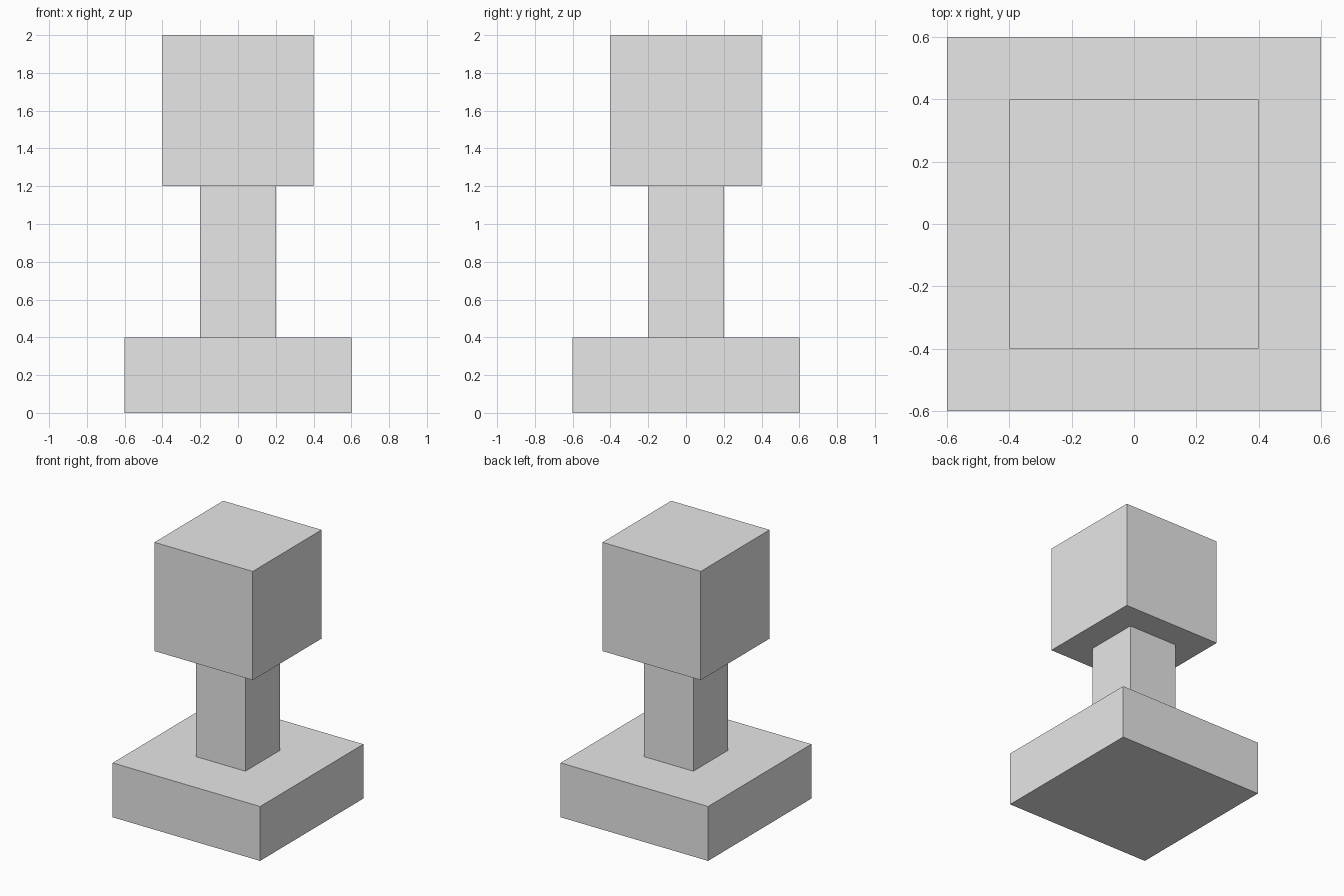
import bpy

# Remove the default object
default = bpy.data.objects.get("Cube")
if default:
    bpy.data.objects.remove(default, do_unlink=True)

# Single light grey material
GREY = (0.8, 0.8, 0.8, 1.0)
grey = bpy.data.materials.new("light_grey")
grey.use_nodes = True
grey.diffuse_color = GREY
for node in grey.node_tree.nodes:
    if node.type == "BSDF_PRINCIPLED":
        node.inputs["Base Color"].default_value = GREY


def block(name, width, bottom, top):
    """Square block centred on the z axis, spanning bottom to top."""
    bpy.ops.mesh.primitive_cube_add(size=1, location=(0, 0, (bottom + top) / 2))
    obj = bpy.context.object
    obj.name = name
    obj.scale = (width, width, top - bottom)
    bpy.ops.object.transform_apply(location=False, rotation=False, scale=True)
    obj.data.materials.append(grey)
    return obj


# Wide base slab, slim column and cubic head, stacked
block("base", 1.2, 0.0, 0.4)
block("column", 0.4, 0.4, 1.2)
block("head", 0.8, 1.2, 2.0)
